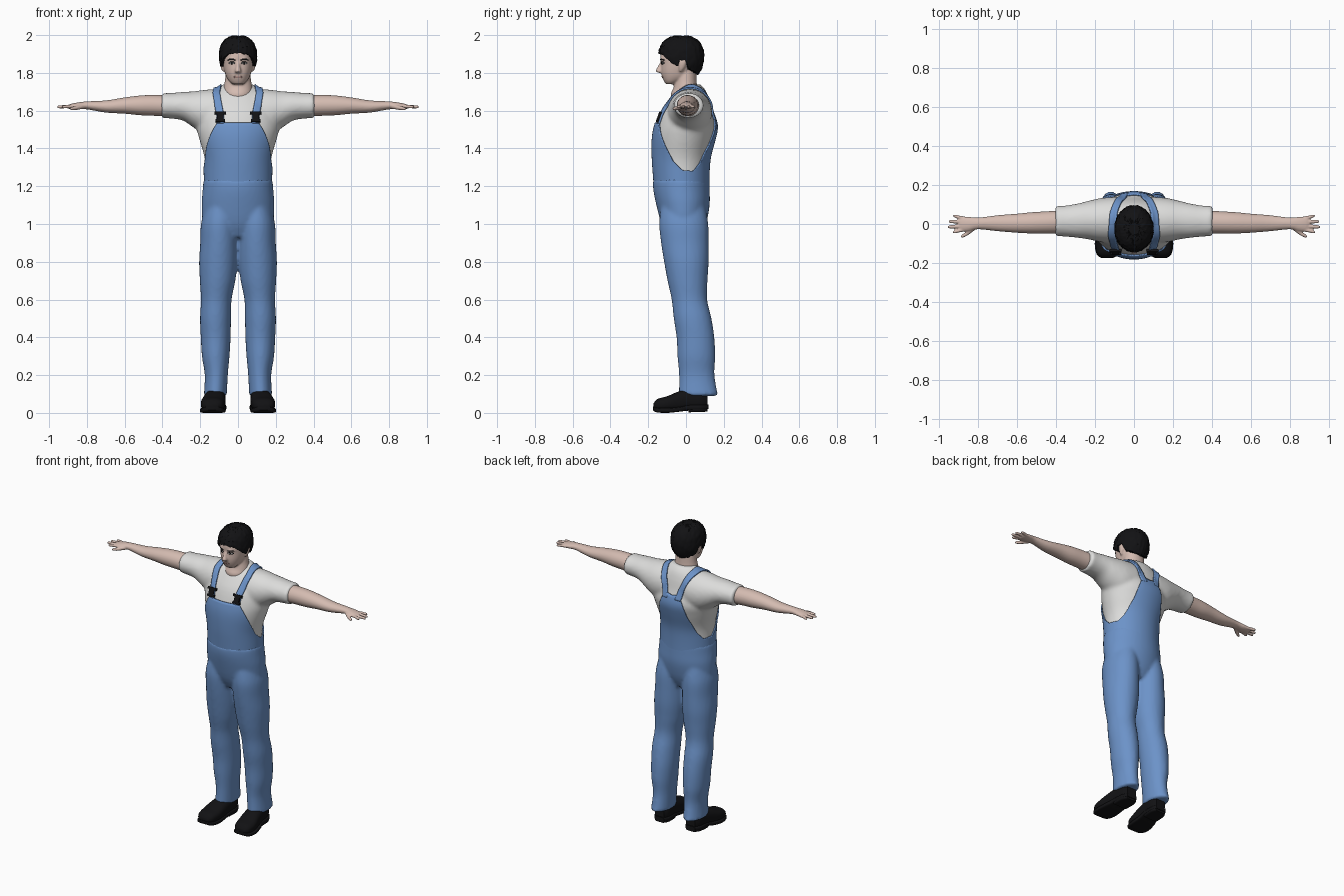
import bpy, bmesh, math, random
from mathutils import Vector, Matrix
from mathutils.bvhtree import BVHTree

random.seed(4)
if "Cube" in bpy.data.objects:
    bpy.data.objects.remove(bpy.data.objects["Cube"])


def material(name, *rgb):
    m = bpy.data.materials.new(name)
    m.use_nodes = True
    m.diffuse_color = (*rgb, 1)
    bsdf = m.node_tree.nodes["Principled BSDF"]
    bsdf.inputs["Base Color"].default_value = (*rgb, 1)
    bsdf.inputs["Roughness"].default_value = 0.8
    return m


SKIN = material("skin", 0.66, 0.5, 0.44)
DENIM = material("blue denim", 0.15, 0.29, 0.58)
SHIRT = material("white cotton", 0.72, 0.72, 0.71)
BLACK = material("black", 0.006, 0.006, 0.007)
LIP = material("lip", 0.48, 0.3, 0.27)
EYE = material("eye white", 0.6, 0.58, 0.56)


def spline(rows, k=4):
    """Catmull-Rom subdivision of a table of rings."""
    out = []
    for i in range(len(rows) - 1):
        p = [Vector(rows[min(max(i + d, 0), len(rows) - 1)]) for d in (-1, 0, 1, 2)]
        for j in range(k):
            t = j / k
            out.append(p[1] + 0.5 * t * ((p[2] - p[0]) + t * (2 * p[0] - 5 * p[1] + 4 * p[2] - p[3]
                       + t * (3 * p[1] - p[0] - 3 * p[2] + p[3]))))
    return out + [Vector(rows[-1])]


def loft(bm, axis, rows, side=1, power=2.0, n=32):
    """Closed skin over rings (position, centre a, centre b, radius a, radius b)."""
    rings = []
    for t, a, b, ra, rb in spline(rows):
        ring = []
        for i in range(n):
            c, s = (f(math.tau * i / n) for f in (math.cos, math.sin))
            u = a + max(ra, 0.002) * math.copysign(abs(c) ** (2 / power), c)
            v = b + max(rb, 0.002) * math.copysign(abs(s) ** (2 / power), s)
            x, y, z = {"x": (t, u, v), "y": (u, t, v), "z": (u, v, t)}[axis]
            ring.append(bm.verts.new((x * side, y, z)))
        rings.append(ring)
    skin_rings(bm, rings)
    bm.faces.new(rings[0])
    bm.faces.new(rings[-1])


def skin_rings(bm, rings, closed=True):
    n = len(rings[0])
    for r, q in zip(rings, rings[1:]):
        for i in range(n if closed else n - 1):
            j = (i + 1) % n
            bm.faces.new((r[i], r[j], q[j], q[i]))


def finish(name, bm, mat, voxel=0, smooth=3, recalc=True):
    if recalc:
        bmesh.ops.recalc_face_normals(bm, faces=bm.faces)
    me = bpy.data.meshes.new(name)
    bm.to_mesh(me)
    bm.free()
    me.materials.append(mat)
    ob = bpy.data.objects.new(name, me)
    bpy.context.collection.objects.link(ob)
    bpy.ops.object.select_all(action="DESELECT")
    ob.select_set(True)
    bpy.context.view_layer.objects.active = ob
    bpy.ops.object.shade_smooth_by_angle(angle=0.8)
    if voxel:
        m = ob.modifiers.new("Blend", "REMESH")
        m.mode, m.voxel_size, m.use_smooth_shade = "VOXEL", voxel, True
        m = ob.modifiers.new("Soften", "SMOOTH")
        m.iterations = smooth
    return ob


def surface(ob):
    bpy.context.view_layer.update()
    return BVHTree.FromObject(ob, bpy.context.evaluated_depsgraph_get())


def drape(name, tree, rows, mat, lift, thick, closed=False):
    """Lay a grid of rays (origin, direction) on a surface as thin cloth."""
    bm = bmesh.new()
    rings, last = [], None
    for row in rows:
        ring = []
        for origin, way in row:
            d = Vector(way).normalized()
            last = tree.ray_cast(Vector(origin), d)[0] or last or Vector(origin)
            ring.append(bm.verts.new(last - d * lift))
        rings.append(ring)
    skin_rings(bm, rings, closed)
    bm.normal_update()
    mid = list(bm.faces)[0]
    if mid.normal.dot(Vector(rows[0][0][1])) > 0:
        bmesh.ops.reverse_faces(bm, faces=bm.faces)
    ob = finish(name, bm, mat, recalc=False)
    m = ob.modifiers.new("Cloth", "SOLIDIFY")
    m.thickness, m.offset = thick, 0
    return ob


def lookup(table, x):
    for (a, u), (b, v) in zip(table, table[1:]):
        if x <= b:
            return u + (v - u) * (x - a) / (b - a)
    return table[-1][1]


# Shirt: chest and sleeves blended together
bm = bmesh.new()
loft(bm, "z", [(1.12, 0, -.02, .172, .135), (1.25, 0, -.025, .172, .14), (1.35, 0, -.025, .177, .147),
               (1.45, 0, -.012, .205, .16), (1.52, 0, 0, .22, .16), (1.6, 0, .003, .21, .134),
               (1.66, 0, .015, .175, .107), (1.71, 0, .025, .115, .077), (1.74, 0, .025, .08, .05)], n=48)
for s in (1, -1):
    loft(bm, "x", [(.08, .02, 1.59, .12, .125), (.16, .02, 1.59, .115, .122), (.23, .02, 1.605, .1, .098),
                   (.29, .017, 1.623, .088, .076), (.35, .015, 1.626, .08, .068), (.405, .015, 1.627, .078, .066)], s)
shirt = finish("shirt", bm, SHIRT, 0.011, 4)

# Trousers: hips and both legs
bm = bmesh.new()
loft(bm, "z", [(.93, 0, -.01, .1, .085), (1, 0, -.012, .18, .118), (1.1, 0, -.016, .192, .141),
               (1.18, 0, -.024, .187, .149), (1.235, 0, -.026, .183, .149)], n=48)
for s in (1, -1):
    loft(bm, "z", [(.09, .12, .066, .061, .104), (.2, .115, .057, .061, .094), (.3, .118, .055, .073, .1),
                   (.4, .118, .05, .079, .1), (.5, .119, .035, .082, .1), (.6, .115, .018, .081, .094),
                   (.7, .108, .008, .094, .106), (.8, .104, .002, .102, .118), (.9, .1, -.006, .1, .126),
                   (1, .098, -.012, .098, .13), (1.09, .09, -.015, .085, .118)], s)
finish("trousers", bm, DENIM, 0.011, 3)

# Bib and back panel, with a top edge that dips under the arms
chest = surface(shirt)
EDGE = [(0, 1.535), (42, 1.535), (47, 1.505), (60, 1.42), (75, 1.33), (90, 1.285), (110, 1.28),
        (125, 1.325), (145, 1.43), (158, 1.55), (164, 1.585), (180, 1.575)]
rows = []
for j in range(25):
    row = []
    for i in range(120):
        a = math.tau * i / 120
        z = 1.17 + (lookup(EDGE, math.degrees(min(a, math.tau - a))) - 1.17) * j / 24
        d = Vector((math.sin(a), -math.cos(a), 0))
        row.append((Vector((0, -.02, z)) + d, -d))
    rows.append(row)
drape("overall_bib", chest, rows, DENIM, 0.006, 0.008, True)

# Shoulder straps and their buckles
PATH = [(0, .092), (30, .094), (75, .115), (105, .105), (140, .06), (165, .045), (180, .045)]
for s, side in ((1, "left"), (-1, "right")):
    rows = []
    for j in range(49):
        deg = 12 + 150 * j / 48
        d = Vector((0, -math.cos(math.radians(deg)), math.sin(math.radians(deg))))
        rows.append([(Vector((s * (lookup(PATH, deg) + w * .019), 0, 1.5)) + d * 0.6, -d)
                     for w in (-1, -.5, 0, .5, 1)])
    drape(side + "_strap", chest, rows, DENIM, 0.006, 0.009)
    hit = chest.ray_cast(Vector((s * .094, -1, 1.567)), Vector((0, 1, 0)))[0]
    frame = Matrix.Translation(hit + Vector((0, -.014, 0))) @ Matrix.Rotation(-.35, 4, "X")
    bm = bmesh.new()
    for dz, w, h in ((.022, .062, .014), (0, .036, .04), (-.022, .052, .014)):
        bmesh.ops.create_cube(bm, size=1, matrix=frame @ Matrix.Translation((0, 0, dz))
                              @ Matrix.Diagonal((w, .014, h, 1)))
    finish(side + "_buckle", bm, BLACK)

# Arms with hands, fingers and thumb
for s, side in ((1, "left"), (-1, "right")):
    bm = bmesh.new()
    loft(bm, "x", [(.36, .012, 1.625, .06, .056), (.45, .008, 1.628, .057, .055), (.52, .006, 1.628, .055, .052),
                   (.6, .004, 1.627, .049, .043), (.7, .004, 1.622, .041, .032), (.8, .003, 1.628, .03, .021),
                   (.85, 0, 1.625, .037, .018), (.885, 0, 1.622, .038, .014), (.9, 0, 1.621, .032, .009)], s)
    for y0, y1, tip in ((-.028, -.041, .932), (-.01, -.015, .958), (.01, .013, .953), (.028, .041, .93)):
        loft(bm, "x", [(.86, y0, 1.622, .009, .009), (.9, (y0 + y1) / 2, 1.622, .0095, .0095),
                       (tip - .01, y1, 1.62, .0085, .0085), (tip, y1, 1.62, .004, .004)], s, n=12)
    loft(bm, "x", [(.815, -.015, 1.622, .014, .012), (.85, -.043, 1.615, .012, .011),
                   (.88, -.061, 1.611, .01, .009), (.89, -.065, 1.61, .004, .004)], s, n=12)
    finish(side + "_arm", bm, SKIN, 0.005, 2)

# Shoes: rounded upper, flat sole and heel
for s, side in ((1, "left"), (-1, "right")):
    bm = bmesh.new()
    loft(bm, "y", [(-.172, .137, .034, .03, .016), (-.15, .136, .042, .054, .032), (-.1, .133, .048, .064, .04),
                   (-.04, .126, .06, .06, .053), (.02, .12, .07, .054, .058), (.08, .116, .07, .05, .055),
                   (.115, .115, .066, .034, .045)], s, 2.5)
    loft(bm, "y", [(-.175, .137, .024, .03, .01), (-.155, .136, .016, .056, .013), (-.1, .134, .013, .068, .013),
                   (-.03, .128, .02, .062, .013), (.01, .121, .028, .056, .014), (.08, .117, .03, .055, .014),
                   (.12, .115, .032, .036, .012)], s, 5)
    loft(bm, "y", [(.012, .121, .022, .053, .019), (.08, .117, .024, .053, .019), (.115, .115, .025, .036, .018)], s, 5)
    finish(side + "_shoe", bm, BLACK)

# Head, neck, nose and ears
bm = bmesh.new()
loft(bm, "z", [(1.74, 0, -.08, .028, .026), (1.755, 0, -.07, .046, .046), (1.78, 0, -.05, .062, .077),
               (1.81, 0, -.042, .072, .09), (1.85, 0, -.03, .08, .102), (1.89, 0, -.027, .081, .108),
               (1.94, 0, -.027, .074, .095), (1.975, 0, -.025, .045, .06)], power=2.2, n=40)
loft(bm, "z", [(1.62, 0, 0, .055, .06), (1.68, 0, -.012, .073, .069), (1.72, 0, -.004, .076, .063),
               (1.76, 0, -.002, .069, .058), (1.83, 0, -.002, .062, .055)])
loft(bm, "z", [(1.87, 0, -.118, .01, .012), (1.835, 0, -.133, .011, .016), (1.81, 0, -.141, .017, .019),
               (1.8, 0, -.133, .014, .012)], n=16)
for s in (1, -1):
    loft(bm, "z", [(1.808, .076, -.028, .007, .008), (1.83, .082, -.022, .01, .017), (1.86, .086, -.018, .01, .021),
                   (1.878, .084, -.018, .006, .012)], s, n=16)
    loft(bm, "x", [(.008, -.125, 1.87, .01, .007), (.035, -.121, 1.874, .012, .008), (.06, -.1, 1.87, .008, .006)], s, n=16)
face = surface(finish("head", bm, SKIN, 0.0055, 3))


# Facial details laid on the skin
def feature(name, x, z, w, h, mat, lift, arch=0.0):
    rows = []
    for j in range(5):
        rows.append([((x + u / 6 * w, -1, z + arch * (1 - (u / 6) ** 2)
                       + (j / 2 - 1) * h * math.sqrt(1 - .95 * (u / 6) ** 2)), (0, 1, 0)) for u in range(-6, 7)])
    drape(name, face, rows, mat, lift, 0.002)


for s, side in ((1, "left"), (-1, "right")):
    feature(side + "_eyebrow", s * .034, 1.868, .021, .004, BLACK, .002, .004)
    feature(side + "_eye_rim", s * .033, 1.853, .017, .0075, BLACK, .001)
    feature(side + "_eye_white", s * .033, 1.852, .014, .005, EYE, .002)
    feature(side + "_iris", s * .033, 1.852, .006, .0055, BLACK, .003)
feature("lips", 0, 1.778, .024, .006, LIP, .001)

# Hair: rough cap with a hairline that runs over the ears
LINE = [(0, 1.905), (35, 1.897), (55, 1.87), (68, 1.845), (80, 1.83), (85, 1.868), (102, 1.865),
        (112, 1.82), (150, 1.797), (180, 1.792)]
bm = bmesh.new()
rings = []
for j in range(-1, 20):
    ring = []
    for i in range(80):
        a = math.tau * i / 80
        low = lookup(LINE, math.degrees(min(a, math.tau - a)))
        z = low + (1.996 - low) * math.sin(max(j, 0) / 19 * math.pi / 2)
        t = (z - 1.89) / (.108 if z > 1.89 else .13)
        k = max(1 - abs(t) ** 2.3, .0004) ** (1 / 2.3) * (.72 if j < 0 else 1 + random.uniform(-.025, .035))
        wobble = random.uniform(-.003, .004) if j < 19 else 0
        ring.append(bm.verts.new((.1 * k * math.sin(a), -.025 - .12 * k * math.cos(a), z + wobble)))
    rings.append(ring)
skin_rings(bm, rings)
bm.faces.new(rings[-1])
finish("hair", bm, BLACK)
